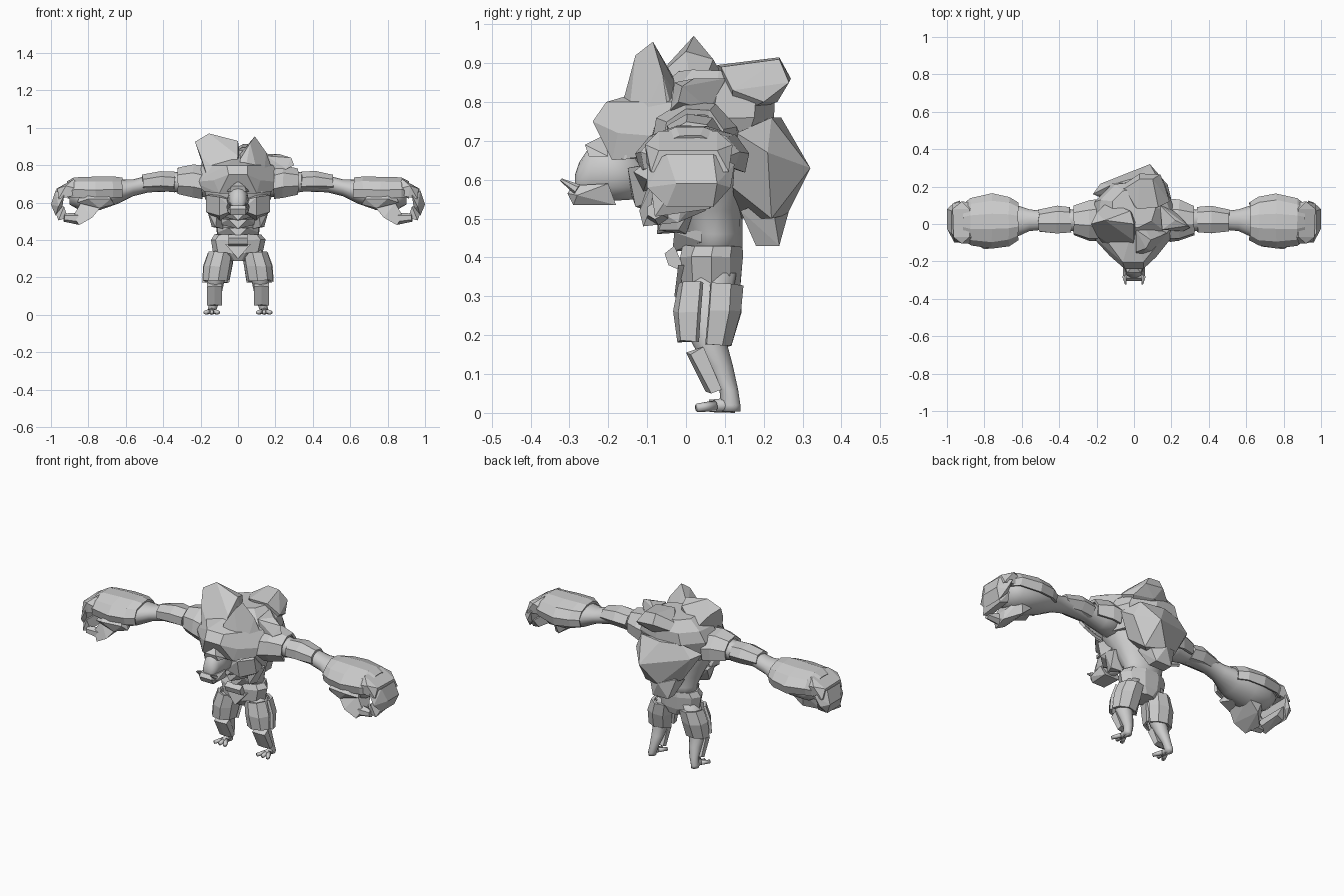
import bpy, bmesh, random
from math import cos, sin, radians
from mathutils import Vector

random.seed(4)
grey = bpy.data.materials.new("stone grey")
grey.diffuse_color = (0.6, 0.6, 0.6, 1)


def finish(name, bm, smooth=False, thick=0):
    bmesh.ops.recalc_face_normals(bm, faces=bm.faces)
    for f in bm.faces:
        f.smooth = smooth
    me = bpy.data.meshes.new(name)
    bm.to_mesh(me)
    bm.free()
    me.materials.append(grey)
    ob = bpy.data.objects.new(name, me)
    bpy.context.collection.objects.link(ob)
    if thick:
        mod = ob.modifiers.new("thickness", 'SOLIDIFY')
        mod.thickness = thick
        mod.offset = 0
    return ob


def rock(name, pts, s=1):
    """Faceted boulder: convex hull of a few corner points."""
    bm = bmesh.new()
    for x, y, z in pts:
        bm.verts.new((x * s, y, z))
    bmesh.ops.convex_hull(bm, input=bm.verts)
    bmesh.ops.delete(bm, geom=[v for v in bm.verts if not v.link_faces], context='VERTS')
    bmesh.ops.dissolve_limit(bm, angle_limit=0.09, verts=bm.verts, edges=bm.edges)
    return finish(name, bm)


def tube(name, axis, rings, n, smooth=False, arc=None, thick=0, s=1, jit=0.0):
    """Loft of ellipses (t, c1, c2, r1, r2) along an axis; an arc makes a bent plate."""
    bm = bmesh.new()
    a0, a1 = arc or (0, 360)
    cols = n + 1 if arc else n
    grid = []
    for t, c1, c2, r1, r2 in rings:
        row = []
        for i in range(cols):
            a = radians(a0 + (a1 - a0) * i / n)
            k = 1 + random.uniform(-jit, jit)
            u, v = c1 + r1 * cos(a) * k, c2 + r2 * sin(a) * k
            w = t + random.uniform(-jit, jit) * 0.1
            x, y, z = {'X': (w, u, v), 'Y': (u, w, v), 'Z': (u, v, w)}[axis]
            row.append(bm.verts.new((x * s, y, z)))
        grid.append(row)
    for p, q in zip(grid, grid[1:]):
        for i in range(n):
            j = (i + 1) % cols
            bm.faces.new((p[i], p[j], q[j], q[i]))
    if not arc:
        bm.faces.new(grid[0])
        bm.faces.new(grid[-1])
    return finish(name, bm, smooth, thick)


def bone(name, p, q, r0, r1, s=1, n=6, smooth=False):
    """Tapered prism between two points."""
    p, q = Vector((p[0] * s, p[1], p[2])), Vector((q[0] * s, q[1], q[2]))
    bm = bmesh.new()
    bmesh.ops.create_cone(bm, cap_ends=True, segments=n, radius1=r0, radius2=r1, depth=(q - p).length)
    rot = (q - p).to_track_quat('Z', 'Y').to_matrix()
    for v in bm.verts:
        v.co = rot @ v.co + (p + q) / 2
    return finish(name, bm, smooth)


# Torso skin, hips and belt
tube("torso", 'Z', [(.40, 0, .07, .11, .075), (.46, 0, .07, .115, .075), (.52, 0, .05, .135, .095),
     (.58, 0, .03, .16, .13), (.66, 0, .01, .19, .15), (.74, 0, .02, .19, .15),
     (.81, 0, .05, .15, .12), (.85, 0, .07, .08, .07)], 16, True)
tube("hips", 'Z', [(.29, 0, .07, .06, .06), (.33, 0, .065, .13, .08), (.40, 0, .065, .145, .085),
     (.43, 0, .07, .125, .08)], 10, jit=.03)
rock("buckle", [(x, y, z) for x in (-.05, .05) for y, z in ((-.03, .43), (-.055, .41), (-.045, .38), (0, .36))])
rock("loin_plate", [(-.07, -.02, .38), (.07, -.02, .38), (0, -.03, .30), (-.06, .04, .38), (.06, .04, .38), (0, .05, .30)])

# Layered belly plates
for i, (z, y, w) in enumerate([(.44, -.02, .11), (.485, -.06, .10), (.53, -.09, .10)]):
    rock(f"belly_plate_{i}", [(-w, y + .06, z + .03), (w, y + .06, z + .03), (-w, y + .06, z), (w, y + .06, z),
         (-.05, y - .01, z + .025), (.05, y - .01, z + .025), (0, y - .015, z - .025), (0, y + .06, z - .02)])

# Back shell dome and front mantle
tube("back_shell", 'Z', [(.64, 0, .05, .20, .14), (.70, 0, .05, .22, .165), (.76, 0, .06, .225, .175),
     (.82, 0, .075, .195, .16), (.88, 0, .085, .12, .105)], 9, jit=.04)
rock("front_mantle", [(-.18, -.10, .66), (.18, -.10, .66), (-.10, -.19, .65), (.10, -.19, .65), (-.05, -.24, .75),
     (.05, -.24, .75), (-.06, -.205, .80), (.05, -.205, .80), (-.19, -.03, .80), (.19, -.03, .80), (0, 0, .86),
     (-.05, -.16, .81), (.22, -.05, .71), (-.24, -.05, .71), (-.13, -.17, .72), (.12, -.175, .72), (0, -.1, .65)])
# Tall crests
rock("right_crest", [(.09, -.085, .955), (.065, -.13, .92), (.15, -.06, .87), (.175, -.05, .80), (.01, -.15, .83),
     (.02, -.20, .66), (.13, -.16, .65), (.19, -.02, .72), (.01, -.03, .86), (.04, .02, .76)])
rock("left_crest", [(-.155, .02, .97), (-.23, 0, .925), (-.20, .06, .90), (0, .0, .93), (-.02, .07, .91), (-.20, -.06, .85),
     (-.14, -.14, .67), (-.03, -.18, .70), (-.16, .03, .72), (.02, .02, .78), (0, -.09, .85), (-.14, .12, .82)])
rock("rear_crest", [(.03, .24, .915), (.10, .24, .91), (.03, .27, .86), (.14, .265, .85), (.06, .235, .80), (.17, .20, .80),
     (-.05, .19, .87), (.02, .08, .895), (.13, .09, .89), (.19, .12, .83), (-.10, .18, .80), (.12, .12, .76)])
rock("side_crest", [(.22, .02, .86), (.285, -.01, .84), (.30, -.02, .80), (.26, -.04, .78), (.15, -.03, .85),
     (.14, .10, .86), (.17, .10, .75), (.23, .06, .78), (.18, -.03, .75)])
# Spiked lower back shell
rock("back_spike", [(.085, .32, .63), (-.08, .25, .66), (.0, .245, .76), (.14, .22, .76), (.18, .21, .67), (-.22, .16, .71),
     (-.18, .215, .69), (.20, .13, .72), (-.12, .21, .76), (.0, .26, .51), (.11, .22, .50), (-.11, .19, .54), (-.13, .12, .6),
     (.14, .12, .58), (0, .13, .5)])
rock("lower_back_plate", [(-.05, .24, .43), (.05, .24, .43), (-.05, .18, .43), (.05, .18, .43), (-.09, .22, .55),
     (.09, .22, .55), (-.09, .14, .52), (.09, .14, .52), (0, .265, .52)])

# Head, jaw, brow
tube("head", 'Y', [(-.12, 0, .61, .06, .06), (-.20, 0, .62, .055, .075), (-.245, 0, .62, .048, .07),
     (-.275, 0, .60, .038, .045), (-.285, 0, .59, .02, .025)], 12, True)
rock("jaw", [(-.06, -.28, .56), (.06, -.28, .56), (-.04, -.305, .565), (.04, -.305, .565), (-.04, -.29, .535), (.04, -.29, .535),
     (-.06, -.2, .59), (.06, -.2, .59), (-.045, -.18, .535), (.045, -.18, .535), (-.04, -.29, .585), (.04, -.29, .585)])
rock("brow", [(-.045, -.25, .66), (.045, -.25, .66), (-.035, -.26, .69), (.035, -.26, .69), (0, -.21, .715), (-.06, -.2, .66),
     (.06, -.2, .66)])

for s, side in ((1, "right"), (-1, "left")):
    bone(f"{side}_tusk", (.05, -.28, .575), (.045, -.322, .60), .014, .004, s)
    # Chest and flank rocks
    rock(f"{side}_chest_plate", [(.02, -.13, .61), (.02, -.14, .56), (.10, -.15, .63), (.17, -.09, .64), (.17, -.07, .55),
         (.10, -.13, .53), (.10, -.02, .5), (.1, 0, .66), (.16, 0, .56)], s)
    rock(f"{side}_flank_plate", [(.11, -.08, .55), (.165, -.04, .56), (.16, .03, .55), (.12, -.07, .47), (.14, -.02, .47),
         (.08, 0, .46), (.08, .04, .56)], s)

    # Arm skin and segmented armour
    tube(f"{side}_arm", 'X', [(.12, .02, .70, .09, .08), (.25, .02, .71, .07, .07), (.35, .02, .71, .055, .05),
         (.48, .02, .70, .05, .045), (.56, .02, .68, .058, .045), (.64, .015, .66, .09, .065), (.74, .01, .64, .11, .08),
         (.84, .01, .63, .10, .075), (.90, .01, .64, .07, .05)], 16, True, s=s)
    tube(f"{side}_shoulder_plate", 'X', [(.19, .02, .70, .11, .09), (.24, .02, .71, .105, .09), (.32, .02, .71, .075, .07)],
         6, arc=(-30, 240), thick=.015, s=s, jit=.04)
    tube(f"{side}_upper_arm_plate", 'X', [(.34, .02, .71, .07, .055), (.41, .02, .715, .075, .055), (.51, .015, .705, .06, .045)],
         7, s=s, jit=.05)
    tube(f"{side}_forearm_plate", 'X', [(.62, .015, .66, .095, .07), (.67, .015, .66, .125, .075), (.76, .015, .655, .14, .08),
         (.87, .01, .66, .12, .07), (.91, .01, .65, .09, .06)], 7, arc=(-25, 205), thick=.015, s=s, jit=.03)
    rock(f"{side}_forearm_spur", [(.68, -.12, .62), (.80, -.135, .62), (.86, -.10, .60), (.66, -.09, .59), (.74, -.11, .57),
         (.70, 0, .58), (.84, 0, .60), (.72, -.05, .69), (.82, -.05, .69)], s)

    # Mitten-like hand: knuckle block, curled finger block, heel and thumb
    rock(f"{side}_palm", [(.80, -.10, .66), (.80, .11, .66), (.92, -.105, .69), (.92, .12, .69), (.88, -.07, .725),
         (.88, .08, .725), (.965, -.07, .675), (.97, .08, .675), (.96, -.09, .62), (.97, .11, .62), (.91, -.10, .63),
         (.91, .11, .63)], s)
    rock(f"{side}_finger_block", [(.975, -.05, .665), (.975, .07, .665), (1.0, -.025, .59), (1.0, .08, .59), (.93, -.10, .64),
         (.93, .125, .64), (.96, -.10, .58), (.96, .115, .58), (.975, -.05, .53), (.975, .07, .53), (.94, -.07, .57),
         (.94, .10, .57)], s)
    rock(f"{side}_finger_tips", [(.99, -.03, .58), (.985, .07, .58), (.93, -.09, .58), (.93, .10, .58), (.96, -.08, .505),
         (.96, .06, .525), (.91, -.08, .52), (.915, .07, .535)], s)
    rock(f"{side}_thumb", [(.73, -.10, .58), (.73, .06, .58), (.78, -.12, .52), (.80, .05, .52), (.85, -.11, .48), (.87, -.02, .49),
         (.88, -.09, .53), (.87, -.01, .54), (.84, -.08, .60), (.82, .07, .60)], s)
    bone(f"{side}_thumb_tip", (.85, -.07, .515), (.93, -.08, .52), .033, .022, s)

    # Leg skin
    tube(f"{side}_leg", 'Z', [(.36, .07, .07, .055, .06), (.25, .10, .055, .055, .055), (.18, .118, .06, .045, .045),
         (.12, .122, .085, .036, .036), (.06, .13, .11, .026, .024), (.02, .14, .115, .022, .025), (.004, .14, .115, .02, .025)],
         12, True, s=s)
    # Thigh armour: front and rear halves
    rings = [(.335, .09, .06, .062, .075), (.26, .108, .055, .07, .08), (.185, .118, .045, .066, .062)]
    tube(f"{side}_thigh_front", 'Z', rings, 4, arc=(175, 345), thick=.015, s=s, jit=.03)
    rings = [(.33, .09, .075, .064, .065), (.26, .108, .07, .073, .065), (.175, .118, .06, .066, .05)]
    tube(f"{side}_thigh_rear", 'Z', rings, 4, arc=(-10, 170), thick=.015, s=s, jit=.03)
    # Shin guard
    rock(f"{side}_shin_guard", [(x, y, z) for x in (.085, .165) for y, z in ((.012, .15), (.045, .17), (.092, .06), (.065, .05))]
         + [(.125, 0, .155), (.125, .05, .055)], s)
    # Foot with splayed toes
    bone(f"{side}_foot", (.14, .125, .02), (.14, .06, .018), .02, .016, s, 8, True)
    for i, dx in enumerate((-.035, 0, .035)):
        bone(f"{side}_toe_{i}", (.14 + dx * .3, .075, .018), (.14 + dx, .028, .013), .014, .011, s, 6, True)
